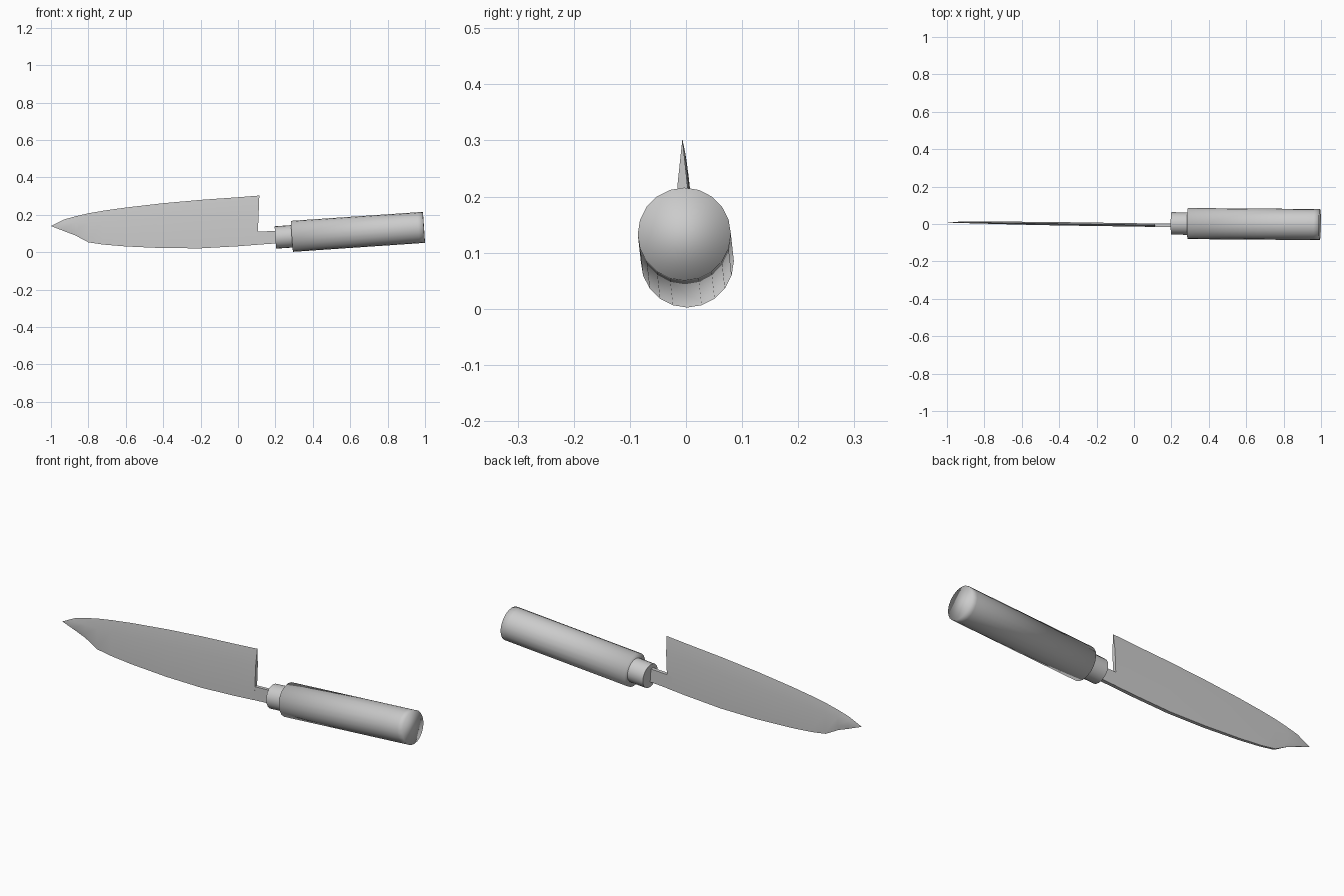
import bpy, bmesh
from mathutils import Vector

cube = bpy.data.objects.get("Cube")
if cube:
    bpy.data.objects.remove(cube)

steel = bpy.data.materials.new("plain_grey")
steel.use_nodes = True
GREY = (0.6, 0.6, 0.6, 1)
steel.diffuse_color = GREY
steel.node_tree.nodes["Principled BSDF"].inputs["Base Color"].default_value = GREY


def finish(bm, name, angle):
    """Turn a bmesh into a smooth shaded object with the grey material."""
    bmesh.ops.recalc_face_normals(bm, faces=bm.faces)
    mesh = bpy.data.meshes.new(name)
    bm.to_mesh(mesh)
    bm.free()
    mesh.materials.append(steel)
    obj = bpy.data.objects.new(name, mesh)
    bpy.context.collection.objects.link(obj)
    bpy.ops.object.select_all(action="DESELECT")
    obj.select_set(True)
    bpy.context.view_layer.objects.active = obj
    bpy.ops.object.shade_smooth_by_angle(angle=angle)
    return obj


def bridge(bm, a, b):
    n = len(a)
    for i in range(n):
        j = (i + 1) % n
        bm.faces.new((a[i], a[j], b[j], b[i]))


def blade_y(x):
    """The blade plane is turned slightly about the vertical."""
    return -0.007 - 0.015 * (x - 0.15)


# Blade: stations of x, spine height, cutting edge height
STATIONS = [
    (0.11, 0.04, 0.303), (0.0, 0.032, 0.294), (-0.2, 0.021, 0.28),
    (-0.4, 0.022, 0.262), (-0.6, 0.031, 0.239), (-0.72, 0.041, 0.222),
    (-0.8, 0.053, 0.208), (-0.87, 0.09, 0.192), (-0.93, 0.113, 0.175),
]
bm = bmesh.new()
rings = []
for x, low, high in STATIONS:
    t = 0.009 if x > -0.5 else 0.009 - 0.012 * (-0.5 - x)
    tip = x < -0.82
    base = 0.001 if tip else t
    lower = low + (0.25 if tip else 0.06) * (high - low)
    shoulder = high - 0.32 * (high - low)
    side = [(base, low), (t, lower), (t, shoulder)]
    section = side + [(0, high)] + [(-y, z) for y, z in reversed(side)]
    shear = 0.04 if x > 0.1 else 0
    rings.append([bm.verts.new((x + shear * (z - 0.2), blade_y(x) + y, z))
                  for y, z in section])
for a, b in zip(rings, rings[1:]):
    bridge(bm, a, b)
bm.faces.new(rings[0])
point = bm.verts.new((-1, 0.006, 0.14))
last = rings[-1]
for i, v in enumerate(last):
    bm.faces.new((v, last[(i + 1) % len(last)], point))
finish(bm, "blade", 0.6)

# Neck joining the blade to the ferrule
bm = bmesh.new()
ends = []
for x, low, high in [(0.08, 0.039, 0.109), (0.22, 0.048, 0.115)]:
    ends.append([bm.verts.new((x, blade_y(x) + y, z)) for y, z in
                 [(-0.009, low), (0.009, low), (0.009, high), (-0.009, high)]])
bridge(bm, *ends)
for ring in ends:
    bm.faces.new(ring)
finish(bm, "neck", 0.5)

# Ferrule and handle share one slightly tilted axis
START = Vector((0.2, 0.003, 0.079))
END = Vector((0.994, -0.003, 0.133))
AXIS = (END - START).normalized()
TURN = AXIS.to_track_quat("Z", "Y").to_matrix().to_4x4()


def round_part(name, x0, x1, radius, angle):
    slope = (END - START) / (END.x - START.x)
    a = START + slope * (x0 - START.x)
    b = START + slope * (x1 - START.x)
    bm = bmesh.new()
    bmesh.ops.create_cone(bm, cap_ends=True, segments=20, radius1=radius,
                          radius2=radius, depth=(b - a).length)
    bm.transform(TURN)
    bmesh.ops.translate(bm, verts=bm.verts, vec=(a + b) / 2)
    # A loop close to the butt keeps the soft shading near the end
    bmesh.ops.bisect_plane(bm, geom=bm.verts[:] + bm.edges[:] + bm.faces[:],
                           plane_co=b - AXIS * 0.03, plane_no=AXIS)
    return finish(bm, name, angle)


round_part("ferrule", 0.2, 0.3, 0.06, 0.8)
round_part("handle", 0.288, 0.994, 0.083, 3.1)
